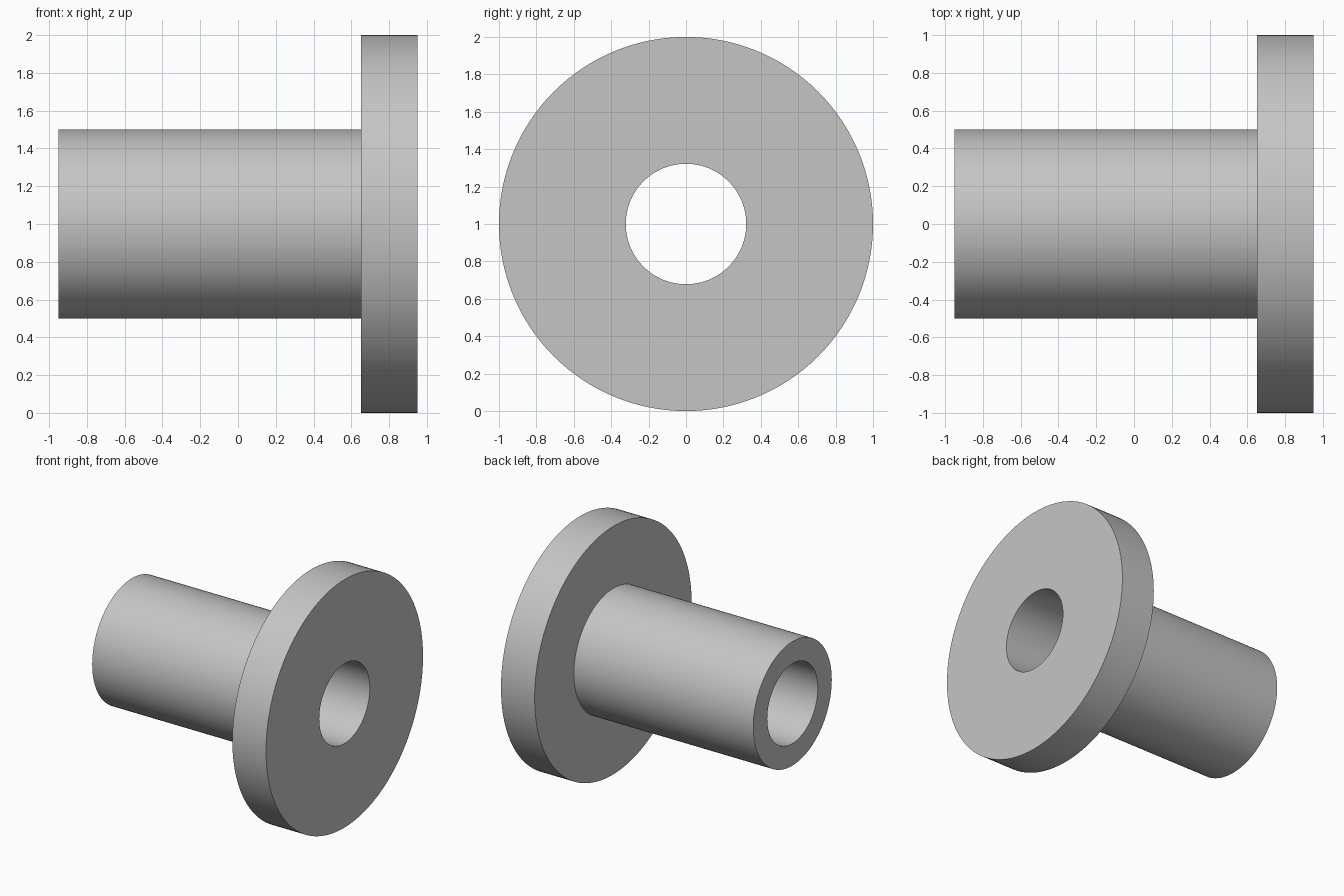
import bpy
import bmesh
from math import radians, tau
from mathutils import Matrix, Vector

cube = bpy.data.objects.get("Cube")
if cube:
    bpy.data.objects.remove(cube, do_unlink=True)

# Plain grey metal
grey = bpy.data.materials.new("grey_metal")
grey.use_nodes = True
colour = (0.56, 0.56, 0.56, 1)
grey.diffuse_color = colour
grey.node_tree.nodes["Principled BSDF"].inputs["Base Color"].default_value = colour

SEGMENTS = 128
BORE, SLEEVE, FLANGE = 0.322, 0.5, 1.0
END, SHOULDER, FACE = -0.95, 0.65, 0.95

# Half section of the bushing: (x, radius), closed around the wall
section = [(END, BORE), (END, SLEEVE), (SHOULDER, SLEEVE),
           (SHOULDER, FLANGE), (FACE, FLANGE), (FACE, BORE)]

# Turn the section about the x axis
bm = bmesh.new()
rings = []
for i in range(SEGMENTS):
    turn = Matrix.Rotation(tau * i / SEGMENTS, 3, 'X')
    rings.append([bm.verts.new(turn @ Vector((x, 0, r))) for x, r in section])
for i, ring in enumerate(rings):
    following = rings[(i + 1) % SEGMENTS]
    for j in range(len(section)):
        k = (j + 1) % len(section)
        bm.faces.new((ring[j], ring[k], following[k], following[j]))
bmesh.ops.recalc_face_normals(bm, faces=bm.faces)

mesh = bpy.data.meshes.new("flanged_bushing")
bm.to_mesh(mesh)
bm.free()
mesh.materials.append(grey)

bushing = bpy.data.objects.new("flanged_bushing", mesh)
bushing.location.z = FLANGE
bpy.context.collection.objects.link(bushing)

# Smooth round walls, sharp rims
bpy.ops.object.select_all(action='DESELECT')
bushing.select_set(True)
bpy.context.view_layer.objects.active = bushing
bpy.ops.object.shade_smooth_by_angle(angle=radians(30))
